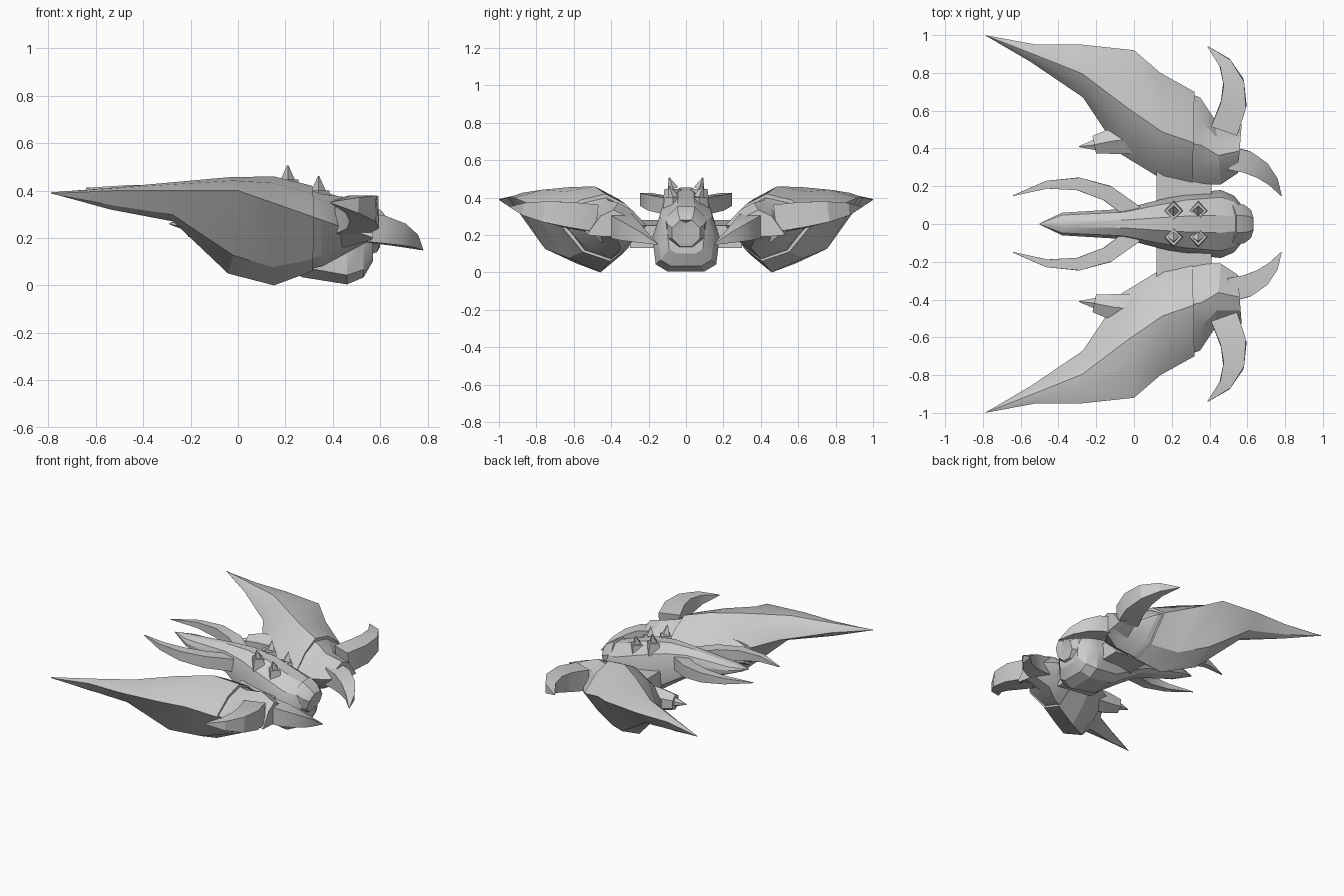
import bpy, bmesh, math
from mathutils import Vector

if "Cube" in bpy.data.objects:
    bpy.data.objects.remove(bpy.data.objects["Cube"])

GREY = (0.6, 0.6, 0.6, 1)
hull = bpy.data.materials.new("hull_grey")
hull.use_nodes = True
hull.diffuse_color = GREY
hull.node_tree.nodes["Principled BSDF"].inputs["Base Color"].default_value = GREY
POINT = 0.003


def loft(name, rings, mirror=True):
    """Skin equal-sized rings, cap the ends and mirror the part across y."""
    bm = bmesh.new()
    loops = [[bm.verts.new(point) for point in ring] for ring in rings]
    for near, far in zip(loops, loops[1:]):
        for i in range(len(near)):
            bm.faces.new((near[i - 1], near[i], far[i], far[i - 1]))
    bm.faces.new(loops[0])
    bm.faces.new(loops[-1])
    bmesh.ops.recalc_face_normals(bm, faces=bm.faces)
    mesh = bpy.data.meshes.new(name)
    bm.to_mesh(mesh)
    bm.free()
    mesh.materials.append(hull)
    part = bpy.data.objects.new(name, mesh)
    bpy.context.collection.objects.link(part)
    if mirror:
        part.modifiers.new("mirror", 'MIRROR').use_axis = (False, True, False)
    bpy.ops.object.select_all(action='DESELECT')
    part.select_set(True)
    bpy.context.view_layer.objects.active = part
    bpy.ops.object.shade_smooth_by_angle(angle=math.radians(25))


def sweep(name, points, radii, sides=4, mirror=True):
    """Loft regular polygons of the given radii along a path."""
    path = [Vector(point) for point in points]
    rings = []
    for i, (centre, radius) in enumerate(zip(path, radii)):
        along = path[min(i + 1, len(path) - 1)] - path[max(i - 1, 0)]
        along.normalize()
        reference = Vector((1, 1, 0)) if along.z > 0.7 else Vector((0, 0, 1))
        side = along.cross(reference).normalized()
        up = side.cross(along)
        angles = [math.tau * (k + 0.5) / sides for k in range(sides)]
        rings.append([centre + radius * (side * math.cos(a) + up * math.sin(a))
                      for a in angles])
    loft(name, rings, mirror)


def claw(name, start, bend, end, radius, steps=4):
    """Curved horn that tapers to a point."""
    start, bend, end = Vector(start), Vector(bend), Vector(end)
    times = [i / steps for i in range(steps + 1)]
    points = [start.lerp(bend, t).lerp(bend.lerp(end, t), t) for t in times]
    sweep(name, points, [radius * (1 - t * t) + POINT for t in times])


def crest_height(x):
    """Top line shared by wings and body: highest amidships."""
    return 0.46 + 0.09 * min(x, 0) - 0.35 * max(x - 0.2, 0)


def wing_ring(inner, outer, bottom, step=0):
    """Eight-point section between two edge points given in plan."""
    a = Vector((*inner, 0.25 - 0.2 * min(inner[0], 0)))
    b = Vector((*outer, 0.4 - 0.35 * max(outer[0], 0)))
    top, keel = a.lerp(b, 0.45), a.lerp(b, 0.4)
    top.z = crest_height(top.x) - step
    keel.z = bottom

    def bulge(edge, ridge, amount):
        middle = edge.lerp(ridge, 0.5)
        middle.z += (ridge.z - edge.z) * amount
        return middle
    return [a, bulge(a, top, 0.17), top, bulge(b, top, 0.25),
            b, bulge(b, keel, 0.28), keel, bulge(a, keel, 0.12)]


# Wing shell: long swept tail overlapping the shoulder
loft("wing_shell", [
    [Vector((-0.79, 1, 0.39)) + Vector((0, 0, POINT * math.sin(k))) for k in range(8)],
    wing_ring(inner=(-0.55, 0.86), outer=(-0.52, 0.95), bottom=0.32),
    wing_ring(inner=(-0.27, 0.67), outer=(-0.28, 0.95), bottom=0.27),
    wing_ring(inner=(-0.07, 0.37), outer=(0, 0.92), bottom=0.05),
    wing_ring(inner=(0.16, 0.23), outer=(0.14, 0.8), bottom=0),
    wing_ring(inner=(0.31, 0.21), outer=(0.32, 0.7), bottom=0.06)])

# Shoulder: slightly lower block in front of the shell
loft("wing_shoulder", [
    wing_ring(inner=(0.25, 0.22), outer=(0.27, 0.7), bottom=0.06, step=0.02),
    wing_ring(inner=(0.36, 0.21), outer=(0.35, 0.67), bottom=0.08, step=0.02),
    wing_ring(inner=(0.46, 0.21), outer=(0.43, 0.55), bottom=0.13),
    wing_ring(inner=(0.55, 0.27), outer=(0.57, 0.53), bottom=0.19)])

# Shoulder claws
claw("outer_claw", start=(0.48, 0.5, 0.29), bend=(0.62, 0.78, 0.33),
     end=(0.39, 0.94, 0.35), radius=0.1)
claw("inner_claw", start=(0.5, 0.35, 0.25), bend=(0.7, 0.33, 0.23),
     end=(0.78, 0.15, 0.15), radius=0.085)

# Tail prongs
claw("tail_prong", start=(0, 0.06, 0.35), bend=(-0.27, 0.32, 0.4),
     end=(-0.64, 0.15, 0.41), radius=0.06)

# Gun pod and its muzzle spike on the inner wing flank
sweep("gun_pod", points=[(0, 0.45, 0.26), (-0.11, 0.44, 0.26), (-0.21, 0.42, 0.26)],
      radii=[0.09, 0.08, 0.055], sides=6)
sweep("gun_muzzle", points=[(-0.2, 0.42, 0.26), (-0.29, 0.41, 0.26)],
      radii=[0.035, POINT], sides=6)

# Strut slab joining wing and body
loft("wing_strut", [[(0.12, y, 0.16), (0.41, y, 0.13), (0.41, y, 0.25), (0.12, y, 0.28)]
                    for y in (0.05, 0.3)])


# Fuselage: rounded above, boxy below
def body_ring(x, width, keel):
    crest = crest_height(x)
    middle = keel + (crest - keel) * 0.5
    half = []
    for k in range(5):
        across = math.cos(math.radians(75 - 37 * k))
        rise = math.sin(math.radians(75 - 37 * k))
        if rise < 0:
            across, rise = across ** 0.5, -abs(rise) ** 0.5
        half.append((x, width * across, middle + rise * (crest - middle)))
    return half + [(x, -y, z) for x, y, z in reversed(half)]


loft("fuselage", [
    body_ring(x=-0.5, width=POINT, keel=0.41),
    body_ring(x=-0.38, width=0.06, keel=0.36),
    body_ring(x=-0.05, width=0.08, keel=0.25),
    body_ring(x=0.1, width=0.12, keel=0.15),
    body_ring(x=0.27, width=0.16, keel=0.03),
    body_ring(x=0.46, width=0.18, keel=0),
    body_ring(x=0.53, width=0.15, keel=0.03),
    body_ring(x=0.57, width=0.1, keel=0.1)], mirror=False)

# Nose ring with a recessed front
sweep("nose_ring", points=[(0.5, 0, 0.25), (0.57, 0, 0.22), (0.61, 0, 0.21), (0.6, 0, 0.21)],
      radii=[0.12, 0.11, 0.08, 0.05], sides=8, mirror=False)

# Dorsal spikes: square mount with a thorn leaning outward
for label, x in (("rear", 0.21), ("front", 0.34)):
    base = Vector((x, 0.07, crest_height(x) - 0.05))
    rise = Vector((0, 0, 0.04))
    sweep(label + "_spike_mount", points=[base - rise, base + rise], radii=[0.055, 0.045])
    sweep(label + "_spike", points=[base + rise, base + rise * 2 + Vector((0, 0.02, 0.02))],
          radii=[0.03, POINT])
